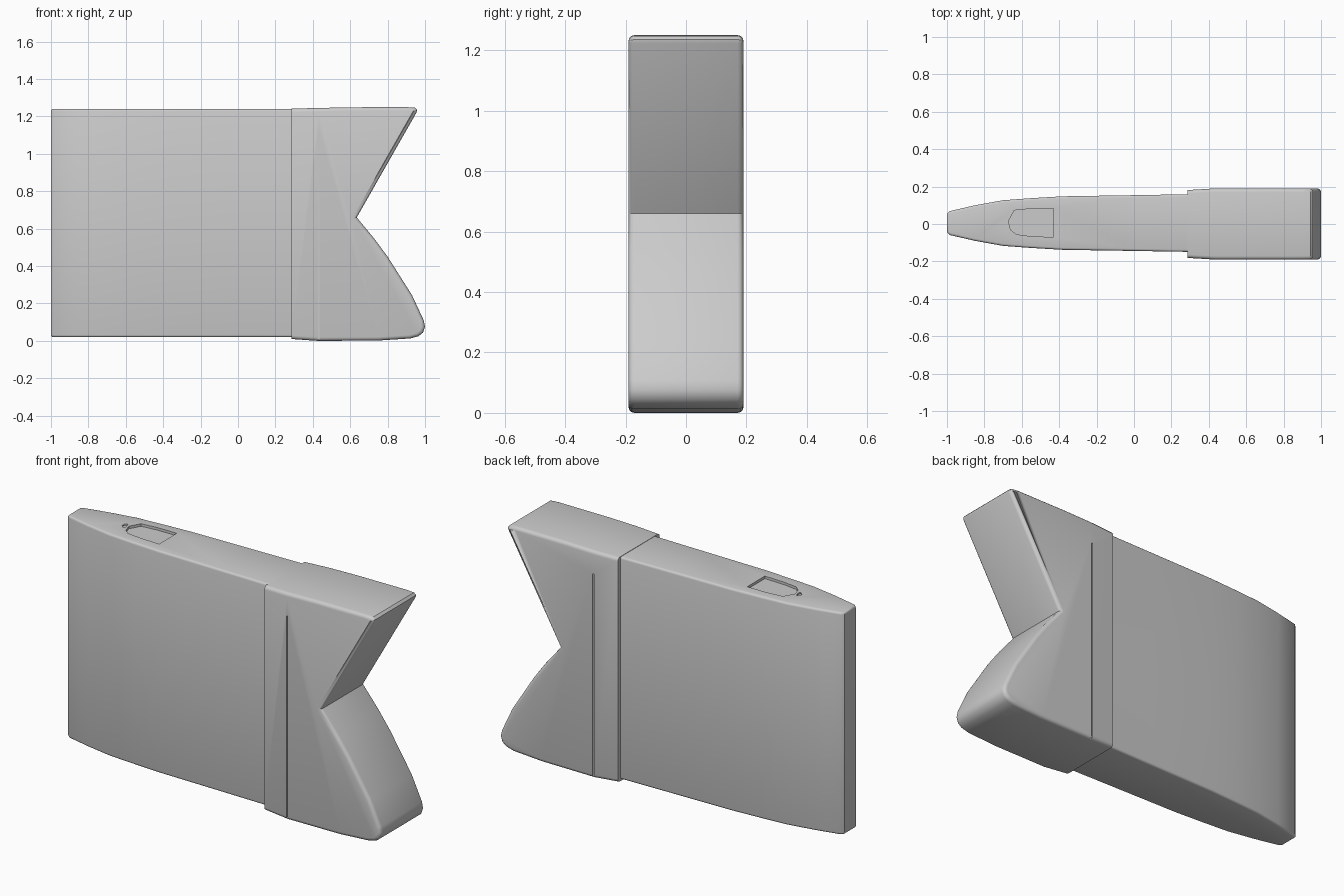
import bpy, bmesh
from mathutils import Vector

if "Cube" in bpy.data.objects:
    bpy.data.objects.remove(bpy.data.objects["Cube"])


def prism(name, pts, direction, axis, bevel_test=None, width=0.0, segs=3):
    """Extrude a closed outline along an axis, optionally bevelling chosen edges."""
    bm = bmesh.new()
    face = bm.faces.new([bm.verts.new(p) for p in pts])
    res = bmesh.ops.extrude_face_region(bm, geom=[face])
    bmesh.ops.translate(bm, vec=Vector(direction),
                        verts=[v for v in res["geom"] if isinstance(v, bmesh.types.BMVert)])
    bmesh.ops.recalc_face_normals(bm, faces=bm.faces)
    bm.normal_update()
    if bevel_test:
        rim = [e for e in bm.edges
               if any(abs(f.normal[axis]) > 0.99 for f in e.link_faces) and bevel_test(e)]
        bmesh.ops.bevel(bm, geom=rim, offset=width, segments=segs, profile=0.5,
                        affect='EDGES', clamp_overlap=True)
    me = bpy.data.meshes.new(name)
    bm.to_mesh(me)
    bm.free()
    ob = bpy.data.objects.new(name, me)
    bpy.context.collection.objects.link(ob)
    return ob


def cut(target, cutter):
    """Carve a hidden helper out of the target."""
    cutter.hide_render = True
    cutter.hide_set(True)
    mod = target.modifiers.new(cutter.name, 'BOOLEAN')
    mod.operation = 'DIFFERENCE'
    mod.solver = 'EXACT'
    mod.object = cutter


def mid_x(e):
    return (e.verts[0].co.x + e.verts[1].co.x) / 2


# Tapered body, drawn from above
half = [(-1.0, 0.05), (-0.985, 0.064), (-0.85, 0.095), (-0.7, 0.122), (-0.55, 0.133),
        (-0.38, 0.143), (0.0, 0.149), (0.296, 0.154)]
outline = [(x, -y + 0.005, 0.02) for x, y in half] + \
          [(x, y + 0.005, 0.02) for x, y in reversed(half)]
body = prism("tapered_body", outline, (0, 0, 1.22), 2, lambda e: mid_x(e) < 0.29, 0.012)

# Notched end block, drawn from the front
profile = [(0.287, 0.01), (0.43, 0.0), (0.75, 0.002), (0.92, 0.013), (0.965, 0.025),
           (0.99, 0.045), (1.0, 0.075), (0.993, 0.11), (0.93, 0.245), (0.8, 0.45),
           (0.73, 0.545), (0.635, 0.66), (0.955, 1.222), (0.957, 1.235), (0.945, 1.247),
           (0.9, 1.25), (0.6, 1.249), (0.287, 1.242)]
end = prism("notched_end", [(x, -0.19, z) for x, z in profile], (0, 0.38, 0), 1,
            lambda e: mid_x(e) > 0.29, 0.02)

# Slight narrowing of the collar toward the body
bm = bmesh.new()
bm.from_mesh(end.data)
bmesh.ops.bisect_plane(bm, geom=bm.verts[:] + bm.edges[:] + bm.faces[:],
                       plane_co=(0.43, 0, 0), plane_no=(1, 0, 0))
for v in bm.verts:
    if v.co.x < 0.35:
        v.co.y *= 0.955
bm.to_mesh(end.data)
bm.free()

# Seam grooves on both sides of the end block
for side, label in ((-1, "front"), (1, "back")):
    y0 = side * 0.184
    seam = prism(label + "_seam_cutter",
                 [(0.427, y0, -0.05), (0.435, y0, -0.05), (0.435, y0, 1.12), (0.427, y0, 1.12)],
                 (0, side * 0.05, 0), 1)
    cut(end, seam)

# Shallow recess in the top of the body, with a small notch beside it
recess = [(-0.66, -0.03), (-0.63, -0.055), (-0.55, -0.066), (-0.43, -0.07), (-0.43, 0.083),
          (-0.55, 0.082), (-0.64, 0.073), (-0.655, 0.045), (-0.672, 0.015)]
notch = [(-0.705, 0.0), (-0.685, -0.015), (-0.68, 0.0), (-0.69, 0.03), (-0.705, 0.02)]
for name, pts, depth in (("recess_cutter", recess, 0.014), ("notch_cutter", notch, 0.008)):
    cut(body, prism(name, [(x, y, 1.24 - depth) for x, y in pts], (0, 0, 0.1), 2))

# Soft shading with crisp edges
for ob in (body, end):
    bpy.ops.object.select_all(action='DESELECT')
    ob.select_set(True)
    bpy.context.view_layer.objects.active = ob
    bpy.ops.object.shade_smooth_by_angle(angle=0.6)
